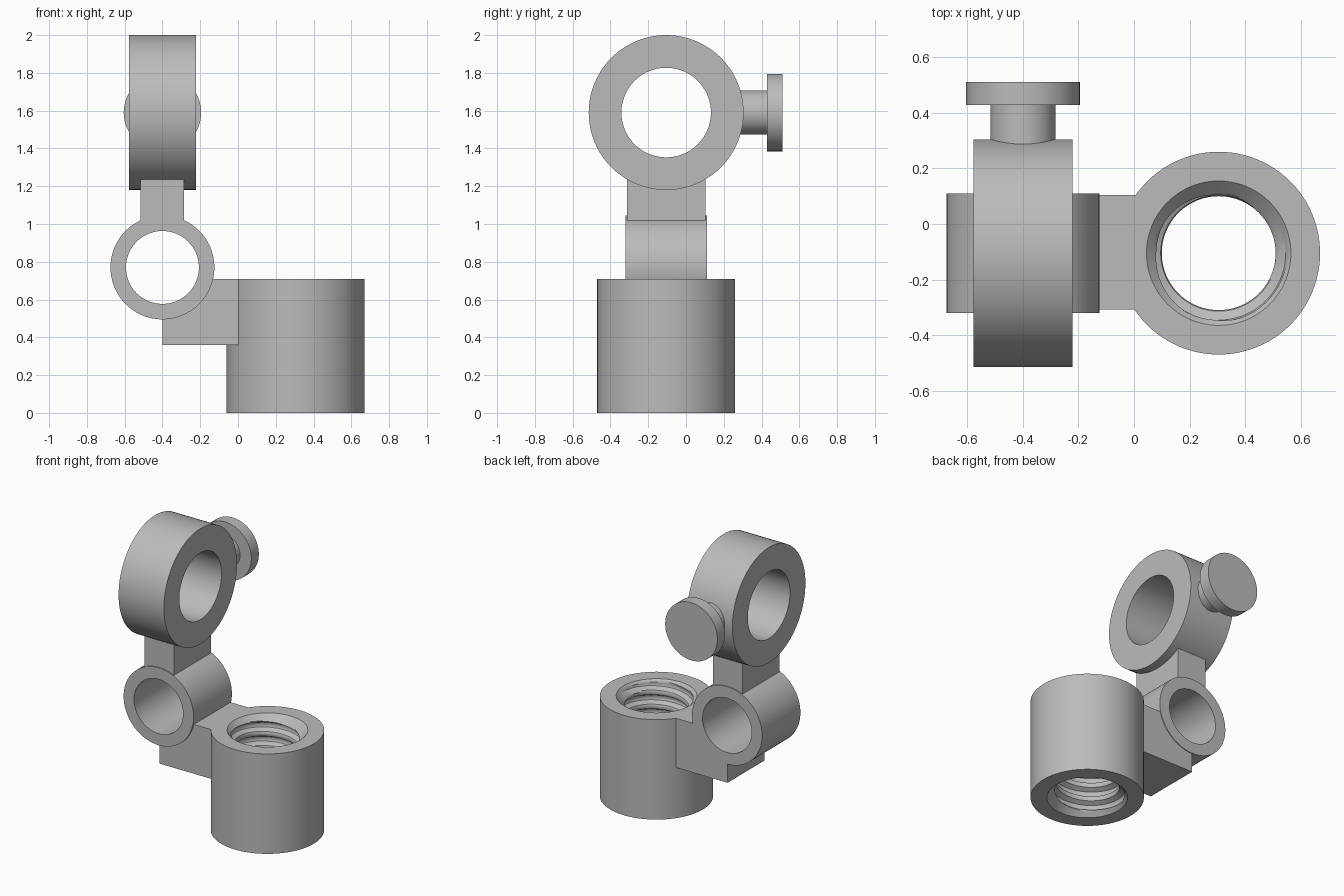
import bpy, bmesh, math
from mathutils import Matrix, Vector

if "Cube" in bpy.data.objects:
    bpy.data.objects.remove(bpy.data.objects["Cube"], do_unlink=True)

grey = bpy.data.materials.new("plain grey")
grey.use_nodes = True
COLOUR = (0.5, 0.5, 0.5, 1)
grey.diffuse_color = COLOUR
grey.node_tree.nodes["Principled BSDF"].inputs["Base Color"].default_value = COLOUR

SEG = 96
TAU = math.tau
MID_Y = -0.105


def finish(name, bm, smooth=True):
    """Clean the mesh, make the object and shade it."""
    bmesh.ops.remove_doubles(bm, verts=bm.verts, dist=1e-5)
    bmesh.ops.recalc_face_normals(bm, faces=bm.faces)
    mesh = bpy.data.meshes.new(name)
    bm.to_mesh(mesh)
    bm.free()
    obj = bpy.data.objects.new(name, mesh)
    bpy.context.collection.objects.link(obj)
    mesh.materials.append(grey)
    if smooth:
        bpy.ops.object.select_all(action="DESELECT")
        obj.select_set(True)
        bpy.context.view_layer.objects.active = obj
        bpy.ops.object.shade_smooth_by_angle(angle=math.radians(30))
    return obj


def skin(bm, rings):
    """Bridge consecutive rows of points, dropping collapsed faces."""
    rows = [[bm.verts.new(p) for p in ring] for ring in rings]
    for a, b in zip(rows, rows[1:]):
        for i in range(len(a) - 1):
            quad = []
            for v in (a[i], a[i + 1], b[i + 1], b[i]):
                if all((v.co - q.co).length > 1e-6 for q in quad):
                    quad.append(v)
            if len(quad) > 2:
                bm.faces.new(quad)


def circle(r, h):
    return [(r * math.cos(TAU * i / SEG), r * math.sin(TAU * i / SEG), h)
            for i in range(SEG + 1)]


def revolve(name, profile, axis, centre):
    """Turn a (radius, height) profile about an axis through centre."""
    bm = bmesh.new()
    skin(bm, [circle(r, h) for r, h in profile])
    turn = Vector((0, 0, 1)).rotation_difference(Vector(axis)).to_matrix().to_4x4()
    bm.transform(Matrix.Translation(centre) @ turn)
    return finish(name, bm)


def tube(name, outer, inner, half, axis, centre):
    loop = [(outer, -half), (outer, half), (inner, half), (inner, -half), (outer, -half)]
    return revolve(name, loop, axis, centre)


def rod(name, r, half, axis, centre):
    return revolve(name, [(0, -half), (r, -half), (r, half), (0, half)], axis, centre)


def block(name, low, high, cutters):
    """Box between two corners, trimmed to fit the round parts."""
    low, high = Vector(low), Vector(high)
    bm = bmesh.new()
    bmesh.ops.create_cube(bm, size=1)
    bm.transform(Matrix.Translation((low + high) / 2) @ Matrix.Diagonal((*(high - low), 1)))
    obj = finish(name, bm, smooth=False)
    for cutter in cutters:
        mod = obj.modifiers.new("trim", "BOOLEAN")
        mod.operation = "DIFFERENCE"
        mod.solver = "EXACT"
        mod.object = cutter
        cutter.hide_render = True
        cutter.hide_viewport = True
    return obj


# Threaded socket: plain outside, chamfered mouths and a helical bore
HEIGHT, OUTER, MOUTH, CREST, ROOT = 0.71, 0.365, 0.26, 0.205, 0.245
PITCH, STEPS = 0.1, 12
SOCKET = Vector((0.305, MID_Y, 0))


def bore_radius(phase, z):
    wave = abs((phase % 1) * 2 - 1)
    thread = CREST + (ROOT - CREST) * min(1, max(0, wave * 2.4 - 0.7))
    return max(thread, MOUTH - min(z, HEIGHT - z))


bm = bmesh.new()
helix = []
for k in range(-STEPS - 2, int(HEIGHT / PITCH * STEPS) + 3):
    row = []
    for i in range(SEG + 1):
        t = i / SEG
        z = min(HEIGHT, max(0, (k / STEPS + t) * PITCH))
        r = bore_radius(k / STEPS, z)
        row.append((r * math.cos(TAU * t), r * math.sin(TAU * t), z))
    helix.append(row)
skin(bm, helix)
skin(bm, [circle(MOUTH, 0), circle(OUTER, 0), circle(OUTER, HEIGHT), circle(MOUTH, HEIGHT)])
bm.transform(Matrix.Translation(SOCKET))
finish("threaded_socket", bm)

# Lower and upper rings
LOWER = Vector((-0.4, MID_Y, 0.77))
UPPER = Vector((-0.4, MID_Y, 1.59))
tube("lower_ring", 0.275, 0.193, 0.215, (0, 1, 0), LOWER)
tube("upper_ring", 0.41, 0.237, 0.178, (1, 0, 0), UPPER)

# Arm and neck, trimmed just inside the round parts
socket_cut = rod("socket_cutter", 0.362, 1, (0, 0, 1), SOCKET)
lower_cut = rod("lower_ring_cutter", 0.265, 0.5, (0, 1, 0), LOWER)
upper_cut = rod("upper_ring_cutter", 0.4, 0.5, (1, 0, 0), UPPER)
block("side_arm", (-0.4, -0.308, 0.36), (0.06, 0.105, HEIGHT), [socket_cut, lower_cut])
block("neck", (-0.515, -0.313, 0.95), (-0.285, 0.103, 1.3), [lower_cut, upper_cut])

# Clamp knob on the back of the upper ring
revolve("clamp_knob", [(0, 0.36), (0.117, 0.36), (0.117, 0.533), (0.205, 0.533),
                       (0.205, 0.617), (0, 0.617)], (0, 1, 0), UPPER)
